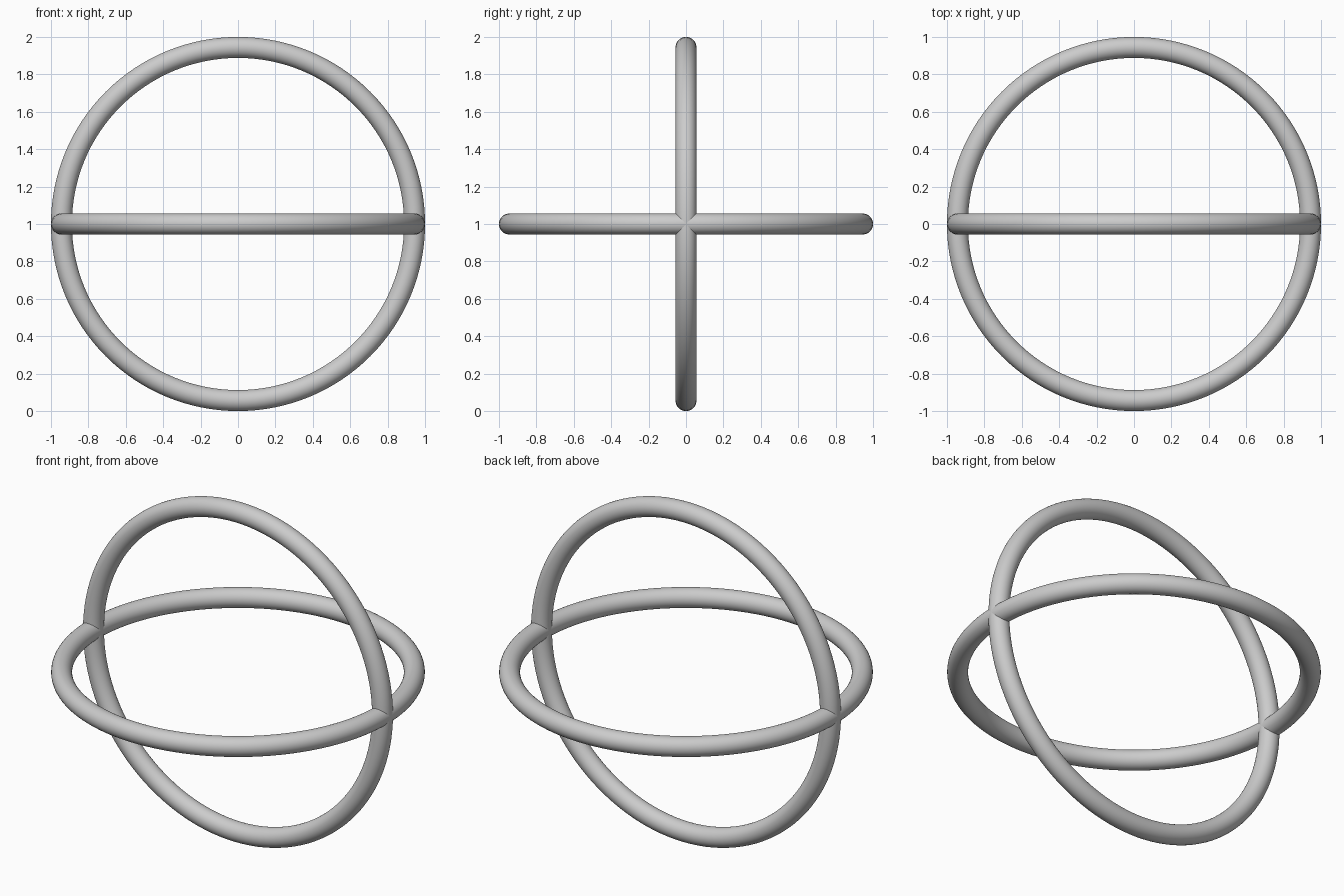
import bpy
import math

if "Cube" in bpy.data.objects:
    bpy.data.objects.remove(bpy.data.objects["Cube"])

TUBE = 0.056          # tube radius
RING = 1.0 - TUBE     # centre-line radius, outer radius is 1


def add_ring(name, tilt):
    bpy.ops.mesh.primitive_torus_add(
        major_radius=RING, minor_radius=TUBE,
        major_segments=128, minor_segments=32,
        location=(0, 0, 1), rotation=(tilt, 0, 0))
    ring = bpy.context.object
    ring.name = name
    bpy.ops.object.shade_smooth()
    return ring


# Two equal rings crossing on the x axis
add_ring("horizontal_ring", 0)
add_ring("vertical_ring", math.pi / 2)
